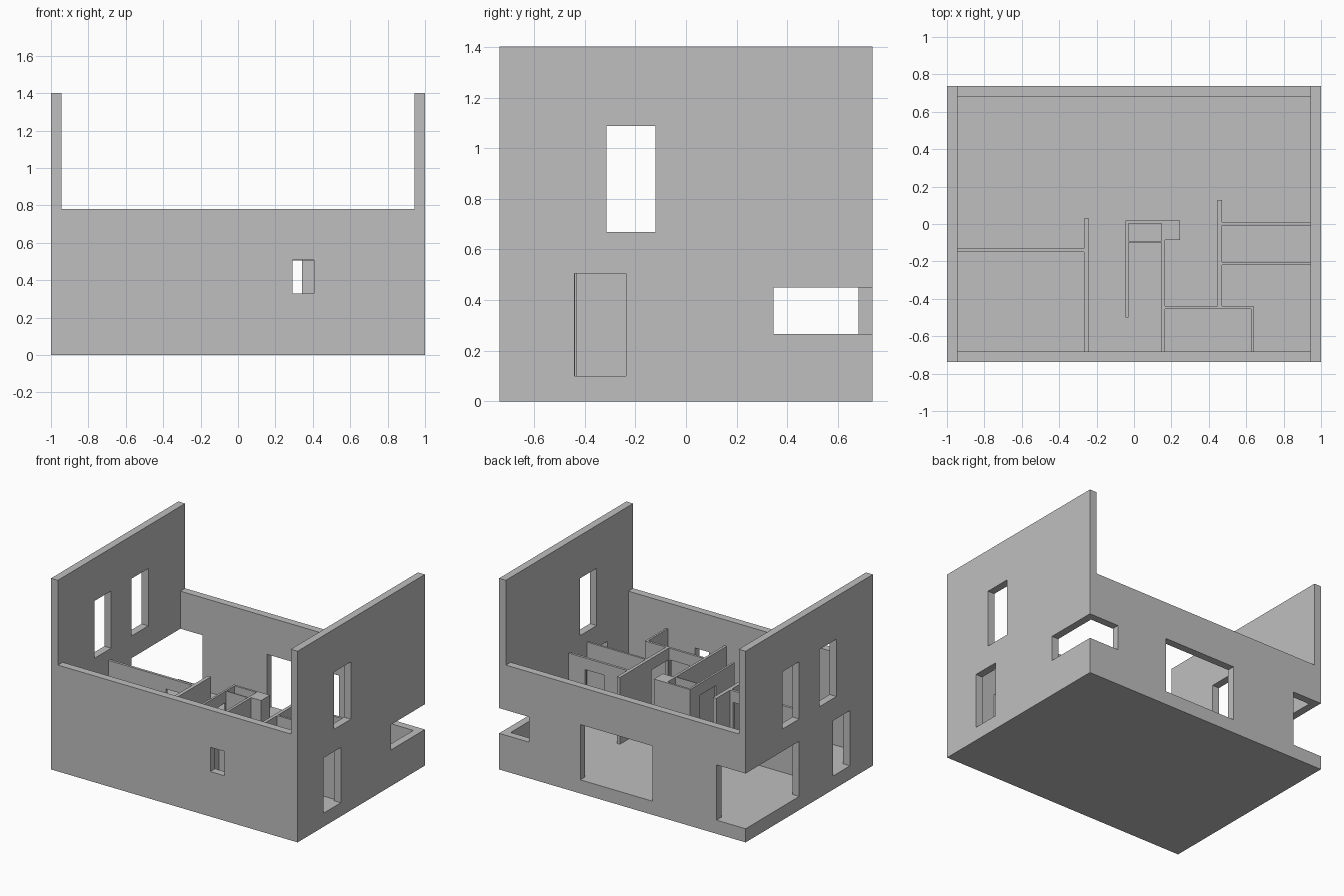
import bpy
import bmesh

if "Cube" in bpy.data.objects:
    bpy.data.objects.remove(bpy.data.objects["Cube"])

W, D, T = 1.0, 0.737, 0.055        # half width, half depth, wall thickness
IX, IY = W - T, D - T              # inner half sizes
FLOOR, HEAD, PART_TOP = 0.10, 0.505, 0.59

plaster = bpy.data.materials.new("light grey plaster")
plaster.diffuse_color = (0.52, 0.52, 0.52, 1)
plaster.use_nodes = True
plaster.node_tree.nodes["Principled BSDF"].inputs["Base Color"].default_value = plaster.diffuse_color


def box(name, x, y, z):
    """Axis-aligned box from three (min, max) ranges."""
    bm = bmesh.new()
    bmesh.ops.create_cube(bm, size=1)
    for v in bm.verts:
        v.co = [r[0] if c < 0 else r[1] for c, r in zip(v.co, (x, y, z))]
    mesh = bpy.data.meshes.new(name)
    bm.to_mesh(mesh)
    bm.free()
    obj = bpy.data.objects.new(name, mesh)
    bpy.context.collection.objects.link(obj)
    mesh.materials.append(plaster)
    return obj


def cut(obj, x, y, z):
    """Cut a box-shaped opening and remove the cutter afterwards."""
    cutter = box("opening_cutter", x, y, z)
    cutter.hide_render = True
    mod = obj.modifiers.new("opening", 'BOOLEAN')
    mod.operation = 'DIFFERENCE'
    mod.solver = 'EXACT'
    mod.object = cutter
    bpy.context.view_layer.objects.active = obj
    bpy.ops.object.modifier_apply(modifier=mod.name)
    bpy.data.objects.remove(cutter)


# Outer shell: solid block, hollowed, with lower front and back walls
shell = box("outer_shell", (-W, W), (-D, D), (0, 1.402))
cut(shell, (-IX, IX), (-IY, IY), (FLOOR, 2))
cut(shell, (-IX, IX), (-1, 1), (0.78, 2))

# Openings in the side walls
left, right = (-1.1, -0.9), (0.9, 1.1)
door, upper = (FLOOR, HEAD), (0.668, 1.088)
for side, y, z in (
        (right, (-0.315, -0.12), upper),
        (left, (-0.315, -0.12), upper),
        (left, (0.116, 0.31), upper),
        (right, (-0.44, -0.237), door),
        (left, (-0.472, -0.276), door)):
    cut(shell, side, y, z)

# Front window, back window and the two corner windows
cut(shell, (0.292, 0.406), (-0.8, -0.65), (0.33, 0.508))
cut(shell, (-0.244, 0.341), (0.65, 0.8), door)
cut(shell, (-1.1, -0.764), (0.116, 0.8), door)
cut(shell, (0.756, 1.1), (0.345, 0.8), (0.265, 0.45))

# Interior partitions: name, x range, y range, optional door (axis, range)
partitions = (
    ("left_room_wall", (-IX, -0.267), (-0.15, -0.131), ("x", (-0.48, -0.29))),
    ("left_cross_wall", (-0.267, -0.24), (-IY, 0.03), None),
    ("store_wall", (-0.045, -0.03), (-0.5, 0.003), ("y", (-0.285, -0.1))),
    ("closet_back_wall", (-0.045, 0.147), (0.003, 0.018), None),
    ("closet_front_wall", (-0.03, 0.147), (-0.098, -0.09), None),
    ("pier", (0.147, 0.247), (-0.085, 0.018), None),
    ("middle_cross_wall", (0.147, 0.166), (-IY, -0.085), None),
    ("right_cross_wall", (0.446, 0.47), (-0.455, 0.128), ("y", (-0.43, -0.237))),
    ("right_room_wall_back", (0.47, IX), (-0.008, 0.01), ("x", (0.66, 0.813))),
    ("right_room_wall_front", (0.47, IX), (-0.218, -0.203), None),
    ("bath_wall", (0.166, 0.64), (-0.455, -0.438), ("x", (0.25, 0.435))),
    ("bath_side_wall", (0.625, 0.64), (-IY, -0.455), None),
)
for name, x, y, opening in partitions:
    wall = box(name, x, y, (FLOOR, PART_TOP))
    if opening:
        axis, span = opening
        z = (FLOOR - 0.05, HEAD)
        if axis == "x":
            cut(wall, span, (y[0] - 0.05, y[1] + 0.05), z)
        else:
            cut(wall, (x[0] - 0.05, x[1] + 0.05), span, z)
